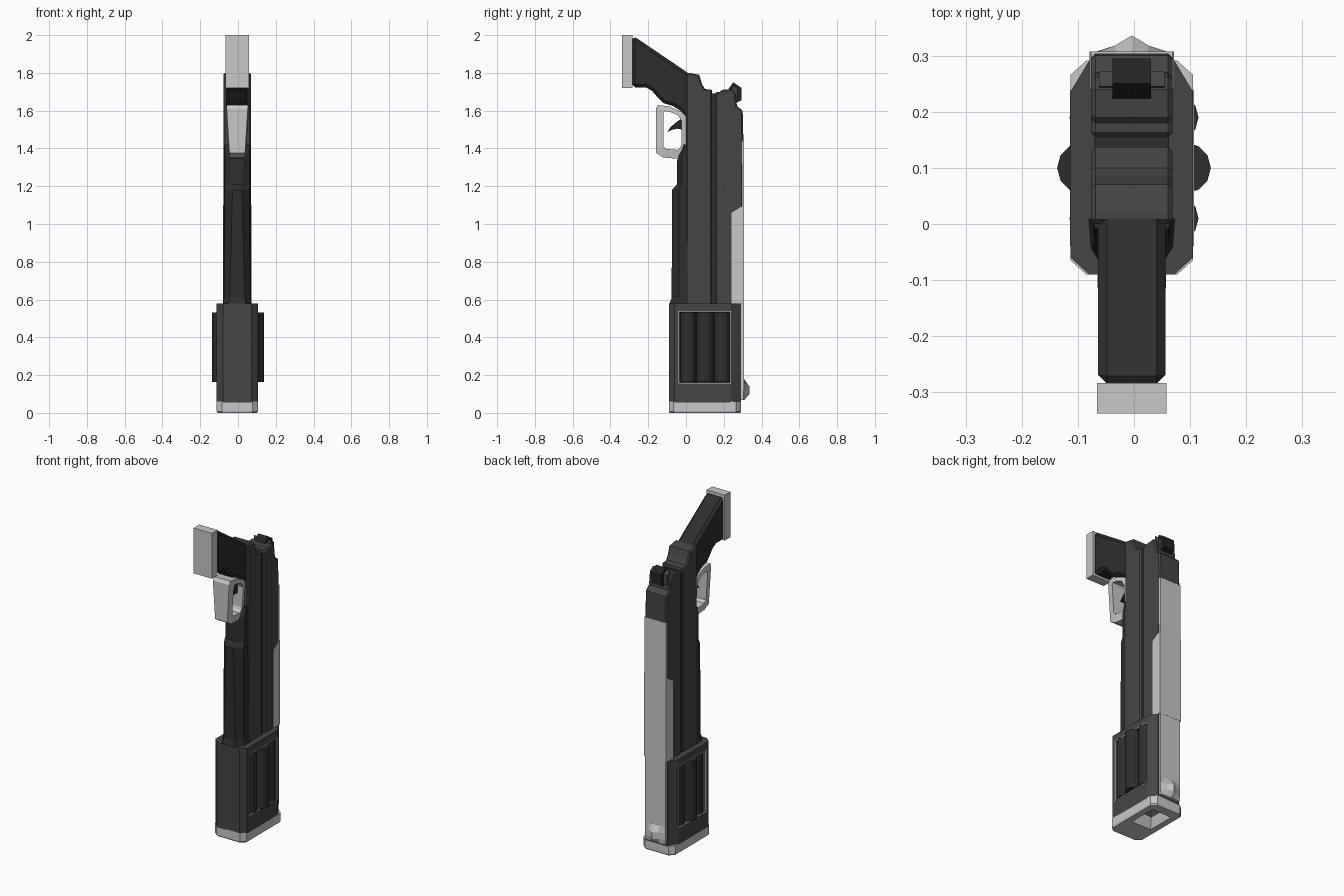
import bpy, bmesh, math

if "Cube" in bpy.data.objects:
    bpy.data.objects.remove(bpy.data.objects["Cube"])

X0 = -0.004  # centre plane of the body


def material(name, v):
    m = bpy.data.materials.new(name)
    m.diffuse_color = (v, v, v, 1)
    m.use_nodes = True
    m.node_tree.nodes["Principled BSDF"].inputs["Base Color"].default_value = m.diffuse_color
    return m


LIGHT = material("light_grey", 0.58)
BODY = material("dark_grey", 0.06)
DARK = material("charcoal", 0.027)
BLACK = material("near_black", 0.017)


def finish(name, bm, mat):
    bmesh.ops.recalc_face_normals(bm, faces=bm.faces)
    me = bpy.data.meshes.new(name)
    bm.to_mesh(me)
    bm.free()
    ob = bpy.data.objects.new(name, me)
    bpy.context.collection.objects.link(ob)
    me.materials.append(mat)
    return ob


def loft(name, sections, mat):
    """Skin a list of equal length closed loops of 3D points."""
    bm = bmesh.new()
    rings = [[bm.verts.new(p) for p in s] for s in sections]
    n = len(rings[0])
    for a, b in zip(rings, rings[1:]):
        for i in range(n):
            j = (i + 1) % n
            bm.faces.new((a[i], a[j], b[j], b[i]))
    bm.faces.new(rings[0])
    bm.faces.new(rings[-1])
    return finish(name, bm, mat)


def side_prism(name, pts, half, mat, bevel=0.0, x=X0):
    """Extrude a (y, z) profile across x."""
    ob = loft(name, [[(x + s * half, y, z) for y, z in pts] for s in (-1, 1)], mat)
    if bevel:
        m = ob.modifiers.new("edge_chamfer", 'BEVEL')
        m.width, m.segments = bevel, 1
        m.limit_method, m.angle_limit = 'ANGLE', math.radians(85)
    return ob


def box(name, x, y, z, mat):
    return side_prism(name, [(y[0], z[0]), (y[1], z[0]), (y[1], z[1]), (y[0], z[1])],
                      (x[1] - x[0]) / 2, mat, x=(x[0] + x[1]) / 2)


def octagon(h, y0, y1, cx, cf, cb, z):
    """Chamfered rectangle: cf and cb are the front and back chamfer lengths."""
    p = [(h, y0 + cf), (h, y1 - cb), (h - cx, y1), (-h + cx, y1),
         (-h, y1 - cb), (-h, y0 + cf), (-h + cx, y0), (h - cx, y0)]
    return [(X0 + x, y, z) for x, y in p]


def cut(ob, cutter):
    m = ob.modifiers.new("cut", 'BOOLEAN')
    m.object, m.operation, m.solver = cutter, 'DIFFERENCE', 'EXACT'
    bpy.context.view_layer.objects.active = ob
    bpy.ops.object.modifier_apply(modifier=m.name)


# muzzle block and cap, with bore and side windows
block = loft("muzzle_block", [octagon(0.109, -0.09, 0.291, 0.033, 0.03, 0.055, z) for z in (0.055, 0.58)], BODY)
cap = loft("muzzle_cap", [octagon(h, -0.09 + d, 0.291 - d, 0.028, 0.025, 0.025, z)
                          for h, d, z in ((0.104, 0.004, 0), (0.109, 0, 0.008), (0.109, 0, 0.06))], LIGHT)
bore = loft("bore_cutter", [[(X0 + sx * h, 0.145 + sy * h * 1.3, z) for sx, sy in ((-1, -1), (1, -1), (1, 1), (-1, 1))]
                            for h, z in ((0.071, -0.01), (0.048, 0.05), (0.045, 0.15))], BLACK)
cutters = [bore]
for s in (-1, 1):
    a, b = sorted((s * 0.08, s * 0.2))
    cutters.append(box("window_cutter", (a, b), (-0.035, 0.235), (0.16, 0.535), BLACK))
for c in cutters:
    cut(block, c)
cut(cap, bore)
for c in cutters:
    bpy.data.objects.remove(c)

# three tubes in each window, with a thin light rim and a dark back panel
for s, side in ((-1, "left"), (1, "right")):
    for i, (y, x, r) in enumerate(((0.01, 0.072, 0.043), (0.1, 0.092, 0.045), (0.19, 0.072, 0.043))):
        ring = [(s * (x + r * math.cos(k * math.pi / 6)), y + r * math.sin(k * math.pi / 6)) for k in range(12)]
        loft(f"{side}_tube_{i + 1}", [[(px, py, z) for px, py in ring] for z in (0.163, 0.532)], DARK)
    px = sorted((s * 0.076, s * 0.085))
    box(f"{side}_window_back", px, (-0.034, 0.234), (0.161, 0.534), BLACK)
    px = sorted((X0 + s * 0.106, X0 + s * 0.1105))
    for i, (y, z) in enumerate((((-0.039, -0.034), (0.156, 0.539)), ((0.234, 0.239), (0.156, 0.539)),
                                ((-0.034, 0.234), (0.156, 0.161)), ((-0.034, 0.234), (0.534, 0.539)))):
        box(f"{side}_window_rim_{i + 1}", px, y, z, LIGHT)

# main body in two halves with a groove between
side_prism("frame_body", [(0, 0.57), (0.137, 0.57), (0.137, 1.71), (0.1, 1.715), (0.085, 1.74),
                          (0.07, 1.79), (0.02, 1.8), (0, 1.8)], 0.073, BODY, 0.008)
box("groove_core", (X0 - 0.066, X0 + 0.066), (0.13, 0.16), (0.57, 1.69), DARK)
side_prism("slide", [(0.155, 0.57), (0.298, 0.57), (0.304, 1.44), (0.3, 1.6), (0.27, 1.625),
                     (0.262, 1.69), (0.24, 1.715), (0.19, 1.71), (0.18, 1.7), (0.155, 1.7)], 0.073, BODY, 0.008)

# light cover on the back of the slide, side cheeks and lower strip
box("slide_back_plate", (X0 - 0.073, X0 + 0.073), (0.297, 0.307), (0.58, 1.44), LIGHT)
for s, side in ((-1, "left"), (1, "right")):
    side_prism(f"{side}_cheek_plate", [(0.242, 0.58), (0.307, 0.58), (0.307, 1.1), (0.242, 1.06)],
               0.002, LIGHT, x=X0 + s * 0.0735)
box("lower_strip", (X0 - 0.07, X0 + 0.07), (0.285, 0.306), (0.12, 0.58), LIGHT)

# pointed front sight
sight = [(-0.07, 0.28), (0.07, 0.28), (0.07, 0.305), (0.03, 0.318), (0, 0.336), (-0.03, 0.318), (-0.07, 0.305)]
loft("front_sight", [[(X0 + x * k, min(y, ymax), z) for x, y in sight]
                     for z, k, ymax in ((0.068, 0.95, 0.308), (0.1, 1, 0.336), (0.14, 1, 0.336), (0.18, 0.95, 0.307))], LIGHT)

# notched rear sight
rear = [(0.205, 1.69), (0.225, 1.715), (0.25, 1.75), (0.295, 1.72), (0.295, 1.655), (0.262, 1.64), (0.22, 1.66)]
side_prism("rear_sight", rear, 0.034, BLACK)
for s, side in ((-1, "left"), (1, "right")):
    side_prism(f"{side}_sight_ear", [(0.24, 1.66), (0.245, 1.735), (0.272, 1.715), (0.272, 1.65)],
               0.012, BODY, x=X0 + s * 0.046)

# tapered front rail under the body
rail = []
for z, yf, hf, hs in ((0.575, -0.088, 0.045, 0.073), (0.61, -0.076, 0.04, 0.07), (1.18, -0.074, 0.025, 0.066),
                      (1.21, -0.048, 0.027, 0.066), (1.36, -0.046, 0.032, 0.066), (1.42, -0.015, 0.035, 0.066)):
    p = [(hs + 0.004, 0.01), (hs, yf * 0.5), (hf, yf), (-hf, yf), (-hs, yf * 0.5), (-hs - 0.004, 0.01)]
    rail.append([(X0 + x, y, z) for x, y in p])
loft("front_rail", rail, DARK)

# grip and butt plate
side_prism("grip", [(-0.285, 1.995), (-0.255, 1.98), (-0.1, 1.875), (0.01, 1.8), (0.03, 1.78), (0.03, 1.53),
                    (0, 1.56), (-0.03, 1.6), (-0.07, 1.625), (-0.12, 1.64), (-0.15, 1.67),
                    (-0.18, 1.705), (-0.21, 1.722), (-0.285, 1.722)], 0.06, DARK, 0.016)
box("butt_plate", (X0 - 0.062, X0 + 0.062), (-0.338, -0.283), (1.72, 2.0), LIGHT)

# trigger guard ring, narrower towards the muzzle
outer = [(-0.16, 1.61), (-0.148, 1.63), (-0.085, 1.622), (-0.02, 1.592), (0.003, 1.565), (0.003, 1.385),
         (-0.012, 1.358), (-0.04, 1.345), (-0.12, 1.352), (-0.158, 1.375)]
inner = [(-0.12, 1.585), (-0.112, 1.598), (-0.08, 1.592), (-0.042, 1.575), (-0.024, 1.545), (-0.024, 1.42),
         (-0.03, 1.405), (-0.045, 1.392), (-0.105, 1.398), (-0.12, 1.412)]
bm = bmesh.new()


def guard_loop(pts, s, k):
    return [bm.verts.new((X0 + s * k * (0.044 + 0.019 * (z - 1.345) / 0.285), y, z)) for y, z in pts]


loops = [guard_loop(outer, -1, 0.9), guard_loop(inner, -1, 1), guard_loop(inner, 1, 1), guard_loop(outer, 1, 0.9)]
for a, b in zip(loops, loops[1:] + loops[:1]):
    for i in range(10):
        j = (i + 1) % 10
        bm.faces.new((a[i], a[j], b[j], b[i]))
finish("trigger_guard", bm, LIGHT)

# curved trigger
side_prism("trigger", [(-0.02, 1.56), (-0.05, 1.54), (-0.08, 1.515), (-0.1, 1.487), (-0.07, 1.5),
                       (-0.045, 1.505), (-0.02, 1.5)], 0.018, BLACK)
